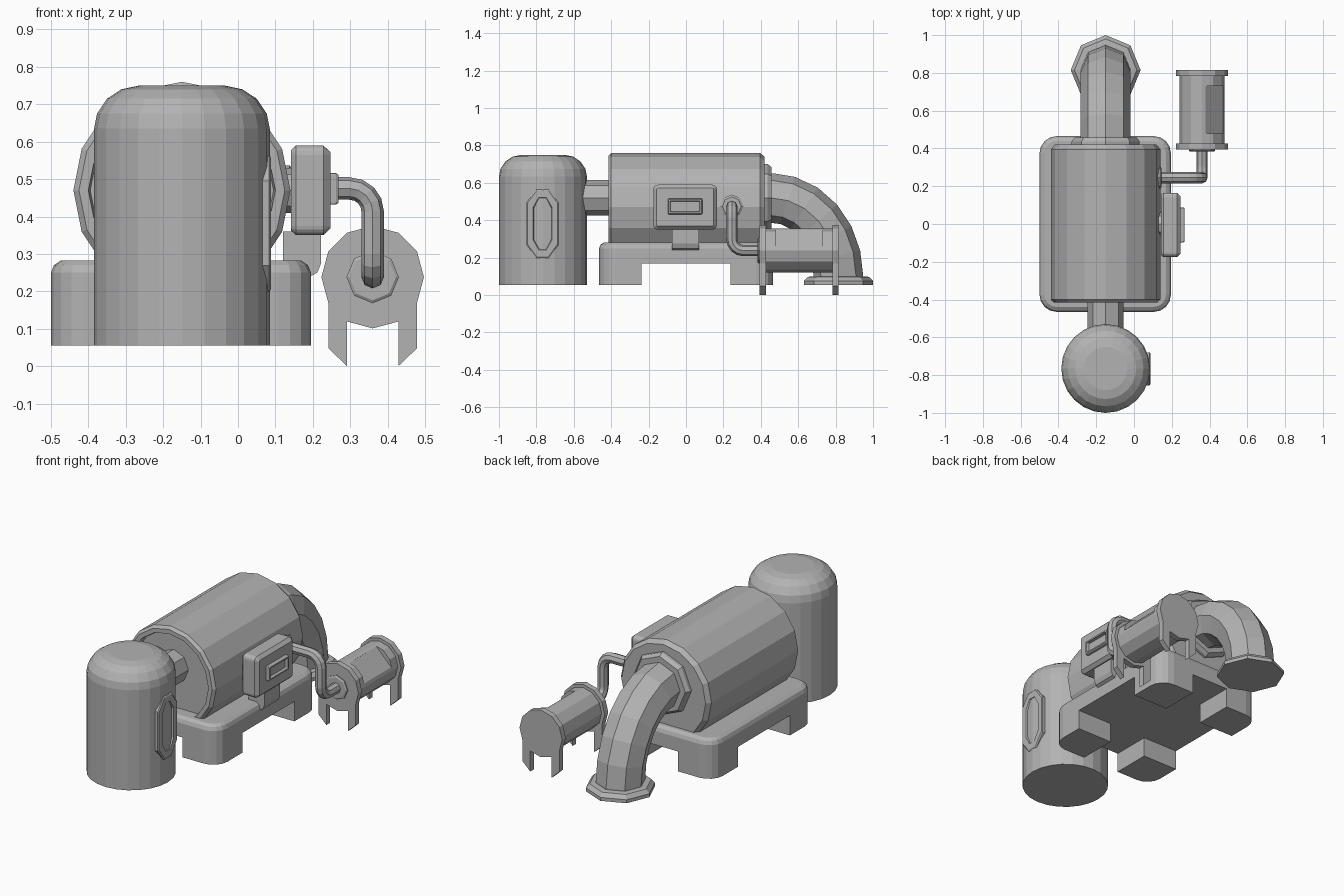
import bpy, bmesh, math
from mathutils import Vector

if "Cube" in bpy.data.objects:
    bpy.data.objects.remove(bpy.data.objects["Cube"])

grey = bpy.data.materials.new("machine_grey")
grey.diffuse_color = (0.45, 0.45, 0.45, 1)
grey.use_nodes = True
grey.node_tree.nodes["Principled BSDF"].inputs["Base Color"].default_value = grey.diffuse_color


def loft(name, rings):
    """Skin a list of equal-length point rings and cap both ends."""
    bm = bmesh.new()
    vs = [[bm.verts.new(p) for p in ring] for ring in rings]
    n = len(vs[0])
    for a, b in zip(vs, vs[1:]):
        for i in range(n):
            bm.faces.new((a[i], a[(i + 1) % n], b[(i + 1) % n], b[i]))
    bm.faces.new(vs[0][::-1])
    bm.faces.new(vs[-1])
    bmesh.ops.recalc_face_normals(bm, faces=bm.faces)
    me = bpy.data.meshes.new(name)
    bm.to_mesh(me)
    bm.free()
    me.materials.append(grey)
    ob = bpy.data.objects.new(name, me)
    bpy.context.collection.objects.link(ob)
    return ob


def place(axis, a, b, h):
    return {'x': (h, a, b), 'y': (a, h, b), 'z': (a, b, h)}[axis]


def lathe(name, axis, ca, cb, n, profile):
    """Turned part: profile of (radius, position along axis)."""
    ang = [2 * math.pi * i / n for i in range(n)]
    return loft(name, [[place(axis, ca + r * math.cos(t), cb + r * math.sin(t), h)
                        for t in ang] for r, h in profile])


def rrect(w, h, r, seg=4):
    """Rounded rectangle outline from half sizes."""
    pts = []
    for k, (sx, sy) in enumerate(((1, 1), (-1, 1), (-1, -1), (1, -1))):
        for i in range(seg + 1):
            t = math.pi / 2 * (k + i / seg)
            pts.append((sx * (w - r) + r * math.cos(t), sy * (h - r) + r * math.sin(t)))
    return pts


def rbox(name, axis, ca, cb, w, h, r, steps):
    """Rounded box: steps of (inset, position along axis)."""
    return loft(name, [[place(axis, ca + a, cb + b, pos)
                        for a, b in rrect(w - s, h - s, max(r - s, 0.004))]
                       for s, pos in steps])


def tube(name, path, r, n=8, u=(1, 0, 0)):
    path = [Vector(p) for p in path]
    tan = []
    for i in range(len(path)):
        a, b = path[max(i - 1, 0)], path[min(i + 1, len(path) - 1)]
        tan.append((b - a).normalized())
    u, rings = Vector(u), []
    for i, (p, t) in enumerate(zip(path, tan)):
        if i:
            u = tan[i - 1].rotation_difference(t) @ u
        u = (u - t * u.dot(t)).normalized()
        v = t.cross(u)
        rings.append([p + u * r * math.cos(2 * math.pi * k / n)
                      + v * r * math.sin(2 * math.pi * k / n) for k in range(n)])
    return loft(name, rings)


def round_path(pts, rad, seg=4):
    pts = [Vector(p) for p in pts]
    out = [pts[0]]
    for a, p, b in zip(pts, pts[1:], pts[2:]):
        d1, d2 = (a - p).normalized(), (b - p).normalized()
        c = p + (d1 + d2) * rad
        for i in range(seg + 1):
            t = math.pi / 2 * i / seg
            out.append(c - d2 * rad * math.cos(t) - d1 * rad * math.sin(t))
    return out + [pts[-1]]


CX = -0.15  # centre line of the main machine

# Upright domed tank with hatch
lathe("upright_tank", 'z', CX, -0.765, 24,
      [(0.235, 0.055), (0.235, 0.635), (0.227, 0.675), (0.2, 0.715), (0.162, 0.74), (0.115, 0.75)])


def hatch_ring(x, s):
    w, h = 0.087 - s, 0.183 - s * 1.2
    half = [(0.4 * w, h), (w, 0.62 * h), (w, -0.62 * h), (0.4 * w, -h)]
    pts = half + [(-a, b) for a, b in reversed(half)]
    return [(x, -0.767 + a, 0.382 + b) for a, b in pts]


loft("tank_hatch", [hatch_ring(*q) for q in
                    ((0.04, 0), (0.083, 0), (0.088, 0.006), (0.088, 0.036), (0.076, 0.042))])

# Pipe between tank and main drum
lathe("link_pipe", 'y', CX, 0.52, 8, [(0.095, -0.62), (0.095, -0.36)])

# Main drum with recessed front end
lathe("main_drum", 'y', CX, 0.47, 16,
      [(0.245, -0.375), (0.25, -0.415), (0.275, -0.415), (0.29, -0.4),
       (0.29, 0.395), (0.27, 0.42)])

# Base slab and four legs
BX, BW, BH, CR = -0.1525, 0.3475, 0.465, 0.09
rbox("base_slab", 'z', BX, 0, BW, BH, CR,
     [(0, 0.17), (0, 0.25), (0.008, 0.27), (0.026, 0.282)])
for sx in (-1, 1):
    for sy in (-1, 1):
        L = 0.227
        outline = [(BW - L, BH - L), (BW, BH - L)]
        for i in range(5):
            t = math.pi / 2 * i / 4
            outline.append((BW - CR + CR * math.cos(t), BH - CR + CR * math.sin(t)))
        outline.append((BW - L, BH))
        loft("base_leg", [[(BX + sx * a, sy * b, z) for a, b in outline]
                          for z in (0.055, 0.17)])

# Outlet elbow with flanges
arc = [math.pi / 2 * i / 6 for i in range(7)]
tube("outlet_elbow", [(CX, 0.42, 0.52)]
     + [(CX, 0.45 + 0.365 * math.sin(t), 0.1 + 0.42 * math.cos(t)) for t in arc]
     + [(CX, 0.815, 0.06)], 0.132)
lathe("elbow_top_flange", 'y', CX, 0.52, 8,
      [(0.18, 0.4), (0.18, 0.437), (0.165, 0.457), (0.14, 0.457)])
lathe("elbow_foot_flange", 'z', CX, 0.815, 8,
      [(0.185, 0.055), (0.185, 0.075), (0.165, 0.097), (0.14, 0.1)])

# Control box, its bracket and screen frame
rbox("control_box", 'x', -0.005, 0.47, 0.17, 0.12, 0.025,
     [(0.012, 0.142), (0, 0.155), (0, 0.228), (0.018, 0.247)])
rbox("control_screen", 'x', -0.005, 0.474, 0.092, 0.042, 0.005,
     [(0, 0.235), (0, 0.262), (0.004, 0.268), (0.012, 0.268), (0.015, 0.252)])
bracket = [(0.12, 0.36), (0.222, 0.36), (0.222, 0.275), (0.212, 0.25), (0.19, 0.238), (0.12, 0.238)]
loft("box_bracket", [[(x, y, z) for x, z in bracket] for y in (-0.075, 0.07)])
lathe("box_mount", 'x', 0, 0.47, 8, [(0.06, 0.09), (0.06, 0.15)])

# Feed pipe from drum to small canister
TX, TZ = 0.36, 0.238
tube("feed_pipe", round_path([(0.1, 0.245, 0.475), (TX, 0.245, 0.475),
                              (TX, 0.245, TZ), (TX, 0.41, TZ)], 0.062),
     0.03, 8, (0, 1, 0))
lathe("feed_pipe_drum_collar", 'x', 0.245, 0.475, 8,
      [(0.062, 0.09), (0.062, 0.138), (0.05, 0.146)])
lathe("feed_pipe_canister_collar", 'y', TX, TZ, 8, [(0.07, 0.41), (0.07, 0.388), (0.062, 0.383)])

# Small canister with cut window
body = lathe("canister_body", 'y', TX, TZ, 12, [(0.118, 0.42), (0.118, 0.795)])
bpy.ops.mesh.primitive_cube_add(size=1)
cutter = bpy.context.object
cutter.name = "window_cutter"
cutter.scale = (0.1, 0.25, 0.134)
cutter.rotation_euler = (0, -math.pi / 4, 0)
off = (0.091 + 0.05) * math.sqrt(0.5)
cutter.location = (TX + off, 0.605, TZ + off)
cutter.data.materials.append(grey)
mod = body.modifiers.new("window", 'BOOLEAN')
mod.object = cutter
mod.operation = 'DIFFERENCE'
mod.solver = 'EXACT'
bpy.context.view_layer.objects.active = body
bpy.ops.object.select_all(action='DESELECT')
body.select_set(True)
bpy.ops.object.modifier_apply(modifier="window")
bpy.data.objects.remove(cutter)

# Canister end plates, each with two feet
outline = []
for k in range(12):
    t = math.pi * k / 6
    outline.append((TX + 0.137 * math.cos(t), TZ + 0.137 * math.sin(t)))
    if k == 7:
        outline += [(TX - 0.1187, 0.048), (TX - 0.0685, 0.0)]
    if k == 10:
        outline += [(TX + 0.0685, 0.0), (TX + 0.1187, 0.048)]
for y0, y1 in ((0.394, 0.427), (0.783, 0.816)):
    loft("canister_end_plate", [[(x, y, z) for x, z in outline] for y in (y0, y1)])
